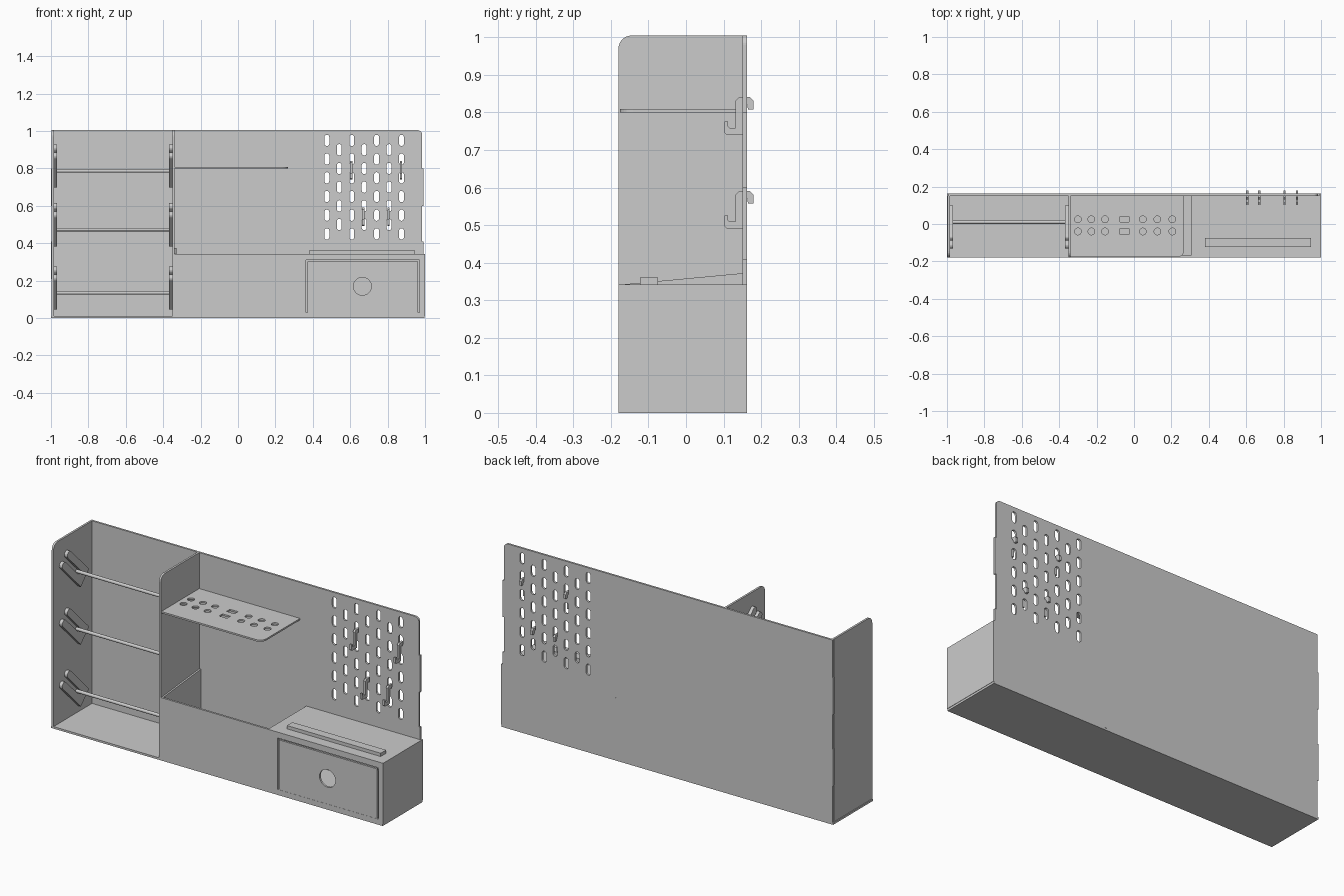
import bpy, bmesh
from math import cos, sin, pi, sqrt

if "Cube" in bpy.data.objects:
    bpy.data.objects.remove(bpy.data.objects["Cube"])


def arc(cx, cy, r, a0, a1, n=8):
    return [(cx + r * cos(a0 + (a1 - a0) * i / n), cy + r * sin(a0 + (a1 - a0) * i / n))
            for i in range(n + 1)]


def rrect(x0, y0, x1, y1, radii):
    """Rectangle loop; radii for corners: bottom-left, bottom-right, top-right, top-left."""
    if not isinstance(radii, tuple):
        radii = (radii,) * 4
    corners = [(x0, y0, 1, 1), (x1, y0, -1, 1), (x1, y1, -1, -1), (x0, y1, 1, -1)]
    pts = []
    for k, ((x, y, sx, sy), r) in enumerate(zip(corners, radii)):
        a = pi + k * pi / 2
        new = arc(x + sx * r, y + sy * r, r, a, a + pi / 2, 6) if r else [(x, y)]
        for p in new:
            if not any(abs(p[0] - q[0]) + abs(p[1] - q[1]) < 1e-5 for q in pts):
                pts.append(p)
    return pts


def plate(name, loops, axis, lo, hi):
    """Flat sheet: first loop is the outline, the rest are holes; thickness lo..hi along axis."""
    cu = bpy.data.curves.new(name + "_profile", 'CURVE')
    cu.dimensions = '2D'
    cu.fill_mode = 'BOTH'
    cu.extrude = (hi - lo) / 2
    for loop in loops:
        sp = cu.splines.new('POLY')
        sp.points.add(len(loop) - 1)
        for p, (u, v) in zip(sp.points, loop):
            p.co = (u, v, 0, 1)
        sp.use_cyclic_u = True
    tmp = bpy.data.objects.new(name + "_profile", cu)
    bpy.context.collection.objects.link(tmp)
    bpy.context.view_layer.update()
    dg = bpy.context.evaluated_depsgraph_get()
    me = bpy.data.meshes.new_from_object(tmp.evaluated_get(dg))
    bpy.data.objects.remove(tmp)
    bpy.data.curves.remove(cu)
    me.name = name
    mid = (lo + hi) / 2
    bm = bmesh.new()
    bm.from_mesh(me)
    for vert in bm.verts:
        u, v, w = vert.co
        w += mid
        vert.co = {'x': (w, u, v), 'y': (u, w, v), 'z': (u, v, w)}[axis]
    bmesh.ops.remove_doubles(bm, verts=bm.verts, dist=1e-5)
    bmesh.ops.recalc_face_normals(bm, faces=bm.faces)
    for f in bm.faces:
        f.smooth = False
    bm.to_mesh(me)
    bm.free()
    ob = bpy.data.objects.new(name, me)
    bpy.context.collection.objects.link(ob)
    return ob


def box(name, x0, x1, y0, y1, z0, z1):
    return plate(name, [rrect(x0, y0, x1, y1, 0)], 'z', z0, z1)


F, B, TOP, T = -0.18, 0.162, 1.005, 0.011     # front, back, top, sheet thickness
BI = B - T                                    # inner face of the back panel

# Back panel with edge tabs and staggered peg slots
outline = [(-0.995, 0), (0.992, 0), (0.992, 0.41), (0.984, 0.41), (0.984, 0.6), (0.992, 0.6),
           (0.992, 0.8), (0.984, 0.8)] + arc(0.959, TOP - 0.025, 0.025, 0, pi / 2) + [
           (-0.995, TOP), (-0.995, 0.8), (-1, 0.8), (-1, 0.6), (-0.995, 0.6),
           (-0.995, 0.41), (-1, 0.41), (-1, 0.21), (-0.995, 0.21)]
slots = []
for c in range(7):
    x = 0.475 + c * 0.0665
    for r in range(6 - c % 2):
        z = 0.95 - 0.1 * r - 0.05 * (c % 2)
        slots.append(rrect(x - 0.013, z - 0.03, x + 0.013, z + 0.03, 0.0129))
plate("back_panel", [outline] + slots, 'y', BI, B)

# Base and tall side panels with rounded front top corner
box("base", -1, 0.998, F, B, 0, T)
side = rrect(F, T, BI, TOP, (0, 0, 0, 0.035))
plate("left_side", [side], 'x', -0.996, -0.985)
plate("divider", [side], 'x', -0.35, -0.339)

# Tool shelf with round and square holes
holes = []
for y in (0.025, -0.04):
    for x in (-0.3, -0.228, -0.155, 0.047, 0.125, 0.205):
        holes.append(rrect(x - 0.018, y - 0.018, x + 0.018, y + 0.018, 0.018))
    holes.append(rrect(-0.076, y - 0.015, -0.028, y + 0.015, 0))
plate("tool_shelf", [rrect(-0.339, -0.176, 0.268, BI, (0, 0.035, 0, 0))] + holes, 'z', 0.8, 0.809)

# Open middle bin
box("bin_front", -0.339, 0.306, F, F + T, T, 0.342)
plate("bin_left_wall", [[(F + T, T), (BI, T), (BI, 0.372), (F + T, 0.342)]], 'x', -0.339, -0.33)

# Drawer cabinet
plate("cabinet_left", [rrect(F, T, B + 0.001, 0.342, 0)], 'x', 0.306, 0.316)
plate("cabinet_right", [rrect(F, T, B, 0.342, 0)], 'x', 0.989, 1.0)
box("cabinet_top", 0.316, 0.989, F, BI, 0.331, 0.342)
plate("cabinet_frame", [rrect(0.316, T, 0.989, 0.331, 0), rrect(0.364, 0.03, 0.971, 0.31, 0)],
      'y', F, F + T)
box("cabinet_top_bar", 0.38, 0.945, -0.122, -0.075, 0.342, 0.36)

# Drawer with round finger hole
plate("drawer_front", [rrect(0.372, 0.0305, 0.963, 0.302, 0),
                       rrect(0.617, 0.122, 0.713, 0.218, 0.048)], 'y', F, F + T)
box("drawer_floor", 0.372, 0.963, F + T, 0.14, 0.031, 0.04)
box("drawer_back", 0.372, 0.963, 0.13, 0.14, 0.04, 0.29)
for n, x in (("left", 0.372), ("right", 0.953)):
    box("drawer_side_" + n, x, x + 0.01, F + T, 0.13, 0.04, 0.29)

# Slanted fork brackets and roll rods
tc, hw, sl = 0.142, 0.05, 0.012
pc, pr = (hw + sl) / 2, (hw - sl) / 2
fork = [(-0.077, -hw), (-0.077, hw)]
fork += [(t, n) for t, n in reversed(arc(tc, pc, pr, -pi / 2, pi / 2))]
fork += arc(0, 0, sl, pi / 2, 3 * pi / 2)
fork += [(t, n) for t, n in reversed(arc(tc, -pc, pr, -pi / 2, pi / 2))]
k = 1 / sqrt(2)
for i, z in enumerate((0.787, 0.473, 0.135), 1):
    prof = [(0.01 + k * (n - t), z + k * (n + t)) for t, n in fork]
    plate(f"left_fork_{i}", [prof], 'x', -0.985, -0.967)
    plate(f"right_fork_{i}", [prof], 'x', -0.368, -0.35)
    bpy.ops.mesh.primitive_cylinder_add(vertices=24, radius=0.009, depth=0.625,
                                        location=(-0.6675, 0.01, z), rotation=(0, pi / 2, 0))
    rod = bpy.context.object
    rod.name = f"roll_rod_{i}"
    bpy.ops.object.shade_smooth_by_angle()

# Peg hooks hanging in the slots
hook = [(0.102, 0.035), (0.102, 0.006), (0.108, 0), (0.15, 0), (0.15, 0.08), (0.163, 0.08),
        (0.165, 0.067), (0.18, 0.067), (0.18, 0.09), (0.17, 0.1), (0.142, 0.1), (0.132, 0.09),
        (0.132, 0.018), (0.116, 0.018), (0.112, 0.022), (0.112, 0.035)]
for i, (x, z) in enumerate(((0.605, 0.741), (0.67, 0.491), (0.805, 0.491), (0.872, 0.741)), 1):
    plate(f"peg_hook_{i}", [[(u, v + z) for u, v in hook]], 'x', x - 0.006, x + 0.006)
